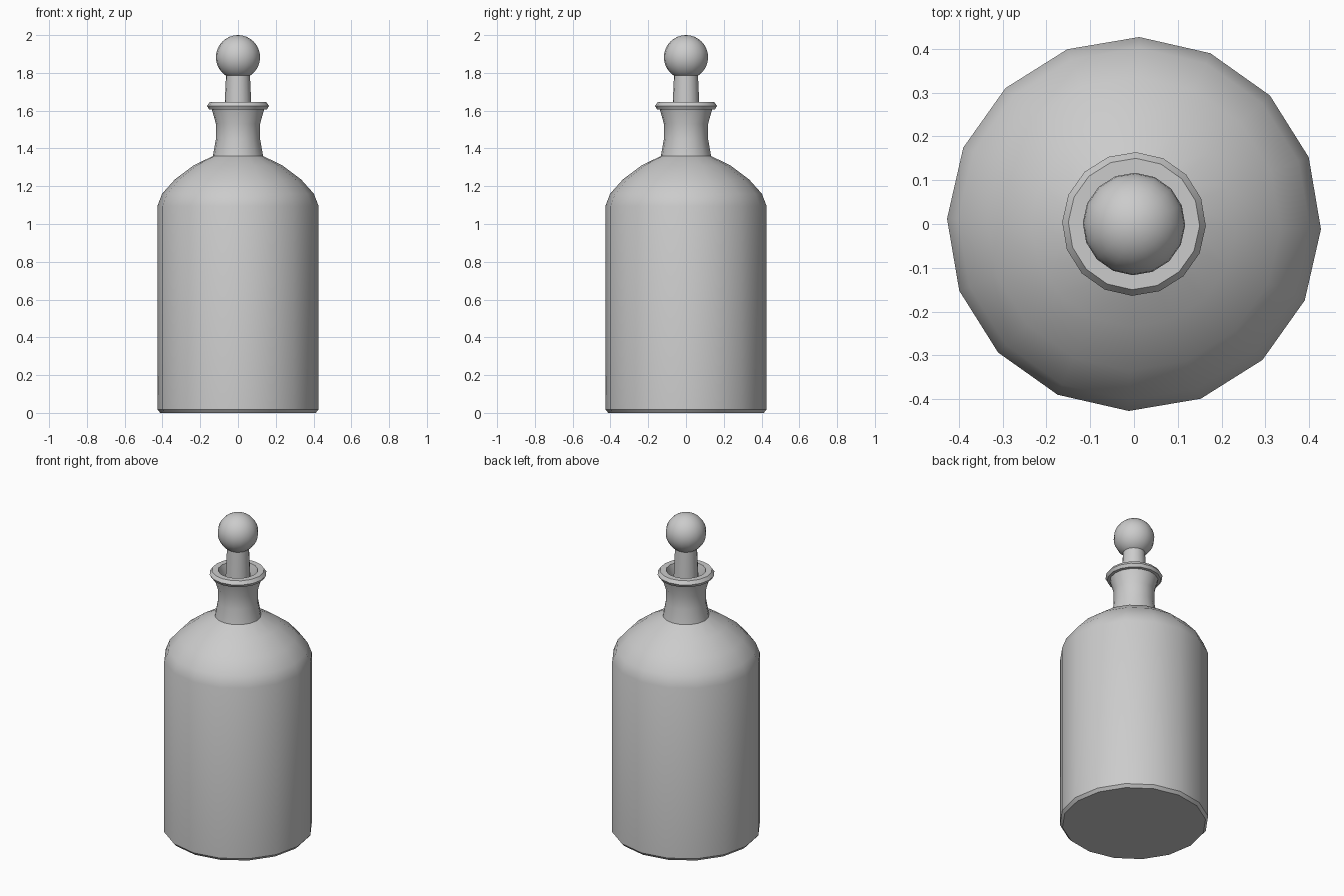
import bpy, bmesh, math

if "Cube" in bpy.data.objects:
    bpy.data.objects.remove(bpy.data.objects["Cube"])

SIDES = 16
TWIST = math.radians(-1.6)


def lathe(name, profile):
    """Revolve (radius, z) points around z; radius 0 makes a pole."""
    bm = bmesh.new()
    rings = []
    for r, z in profile:
        if r == 0:
            rings.append([bm.verts.new((0, 0, z))])
        else:
            rings.append([bm.verts.new((r * math.cos(TWIST + math.tau * i / SIDES),
                                        r * math.sin(TWIST + math.tau * i / SIDES), z))
                          for i in range(SIDES)])
    for a, b in zip(rings, rings[1:]):
        for i in range(SIDES):
            j = (i + 1) % SIDES
            if len(a) == 1:
                bm.faces.new((a[0], b[j], b[i]))
            elif len(b) == 1:
                bm.faces.new((a[i], a[j], b[0]))
            else:
                bm.faces.new((a[i], a[j], b[j], b[i]))
    # Flat caps on open ends
    if len(rings[0]) > 1:
        bm.faces.new(rings[0][::-1])
    if len(rings[-1]) > 1:
        bm.faces.new(rings[-1])
    bmesh.ops.recalc_face_normals(bm, faces=bm.faces)
    mesh = bpy.data.meshes.new(name)
    bm.to_mesh(mesh)
    bm.free()
    obj = bpy.data.objects.new(name, mesh)
    bpy.context.collection.objects.link(obj)
    bpy.ops.object.select_all(action='DESELECT')
    obj.select_set(True)
    bpy.context.view_layer.objects.active = obj
    bpy.ops.object.shade_smooth_by_angle(angle=math.radians(35))
    return obj


# Bottle: chamfered base, straight wall, domed shoulder, waisted neck,
# flared lip, then the inside of the neck
lathe("bottle", [
    (0.412, 0), (0.427, 0.018), (0.427, 1.095), (0.402, 1.16), (0.335, 1.235),
    (0.235, 1.31), (0.133, 1.36),
    (0.117, 1.45), (0.117, 1.53), (0.138, 1.605),
    (0.154, 1.607), (0.164, 1.625), (0.150, 1.645),
    (0.114, 1.645), (0.100, 1.60), (0.092, 1.53), (0.092, 1.45), (0.098, 1.37)])

# Stopper stem, reaching down into the neck
lathe("stopper_stem", [(0.080, 1.42), (0.063, 1.80)])

# Stopper ball
R, CZ, RINGS = 0.117, 1.883, 16
ball = [(R * math.sin(math.pi * k / RINGS), CZ - R * math.cos(math.pi * k / RINGS))
        for k in range(1, RINGS)]
lathe("stopper_ball", [(0, CZ - R)] + ball + [(0, CZ + R)])
